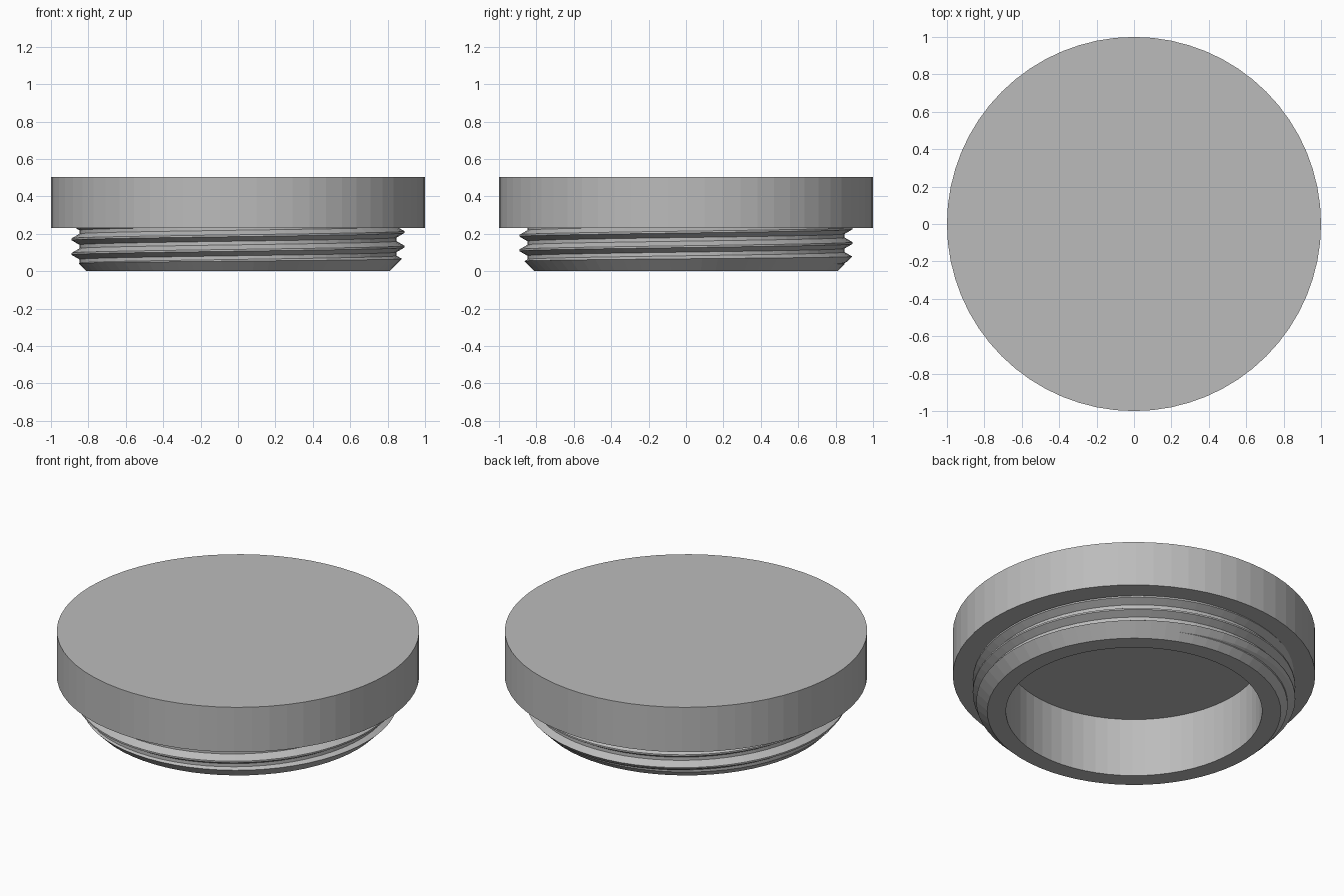
import bpy, bmesh, math

if "Cube" in bpy.data.objects:
    bpy.data.objects.remove(bpy.data.objects["Cube"])

N = 64                      # sides of every round part
PITCH, START = 0.078, 0.053
MAJOR, MINOR = 0.89, 0.848

grey = bpy.data.materials.new("plain grey")
grey.diffuse_color = (0.5, 0.5, 0.5, 1)
grey.use_nodes = True
grey.node_tree.nodes["Principled BSDF"].inputs["Base Color"].default_value = grey.diffuse_color


def make_object(name, bm):
    bmesh.ops.recalc_face_normals(bm, faces=bm.faces[:])
    me = bpy.data.meshes.new(name)
    bm.to_mesh(me)
    bm.free()
    me.materials.append(grey)
    ob = bpy.data.objects.new(name, me)
    bpy.context.collection.objects.link(ob)
    return ob


def frustum(name, r0, z0, r1, z1):
    bm = bmesh.new()
    rings = [[bm.verts.new((r * math.cos(2 * math.pi * i / N),
                            r * math.sin(2 * math.pi * i / N), z)) for i in range(N)]
             for r, z in ((r0, z0), (r1, z1))]
    for i in range(N):
        k = (i + 1) % N
        bm.faces.new((rings[0][i], rings[0][k], rings[1][k], rings[1][i]))
    bm.faces.new(rings[0])
    bm.faces.new(rings[1])
    return make_object(name, bm)


def thread_rod(name, z0, z1):
    # thread profile swept along a helix, trimmed flat at both ends
    prof = [(MAJOR, -0.0625), (MAJOR, 0.0625), (MINOR, 0.375), (MINOR, 0.625), (MAJOR, 0.9375)]
    bm = bmesh.new()
    cols = []
    for j in range(-3 * N, 5 * N + 1):
        a = 2 * math.pi * j / N
        cols.append([bm.verts.new((r * math.cos(a), r * math.sin(a),
                                   START + PITCH * (j / N + h))) for r, h in prof])
    for c, d in zip(cols, cols[1:]):
        for i in range(len(prof) - 1):
            bm.faces.new((c[i], d[i], d[i + 1], c[i + 1]))
    bmesh.ops.remove_doubles(bm, verts=bm.verts[:], dist=1e-5)
    for z, n in ((z0, -1), (z1, 1)):
        bmesh.ops.bisect_plane(bm, geom=bm.verts[:] + bm.edges[:] + bm.faces[:],
                               plane_co=(0, 0, z), plane_no=(0, 0, n), clear_outer=True)
    bmesh.ops.holes_fill(bm, edges=[e for e in bm.edges if e.is_boundary], sides=0)
    return make_object(name, bm)


def combine(ob, other, operation):
    mod = ob.modifiers.new(operation.lower(), 'BOOLEAN')
    mod.operation, mod.object, mod.solver = operation, other, 'EXACT'
    bpy.context.view_layer.objects.active = ob
    bpy.ops.object.modifier_apply(modifier=mod.name)
    bpy.data.objects.remove(other)


# threaded neck, with a 45 degree lead-in chamfer at the bottom
neck = thread_rod("threaded_neck", -0.03, 0.3)
combine(neck, frustum("chamfer_cone", 0.81, 0.0, 1.21, 0.4), 'INTERSECT')

# cap disc joined to the neck, then hollowed from below
lid = frustum("screw_lid", 1.0, 0.23, 1.0, 0.503)
combine(lid, neck, 'UNION')
combine(lid, frustum("hollow", 0.707, -0.1, 0.707, 0.357), 'DIFFERENCE')
